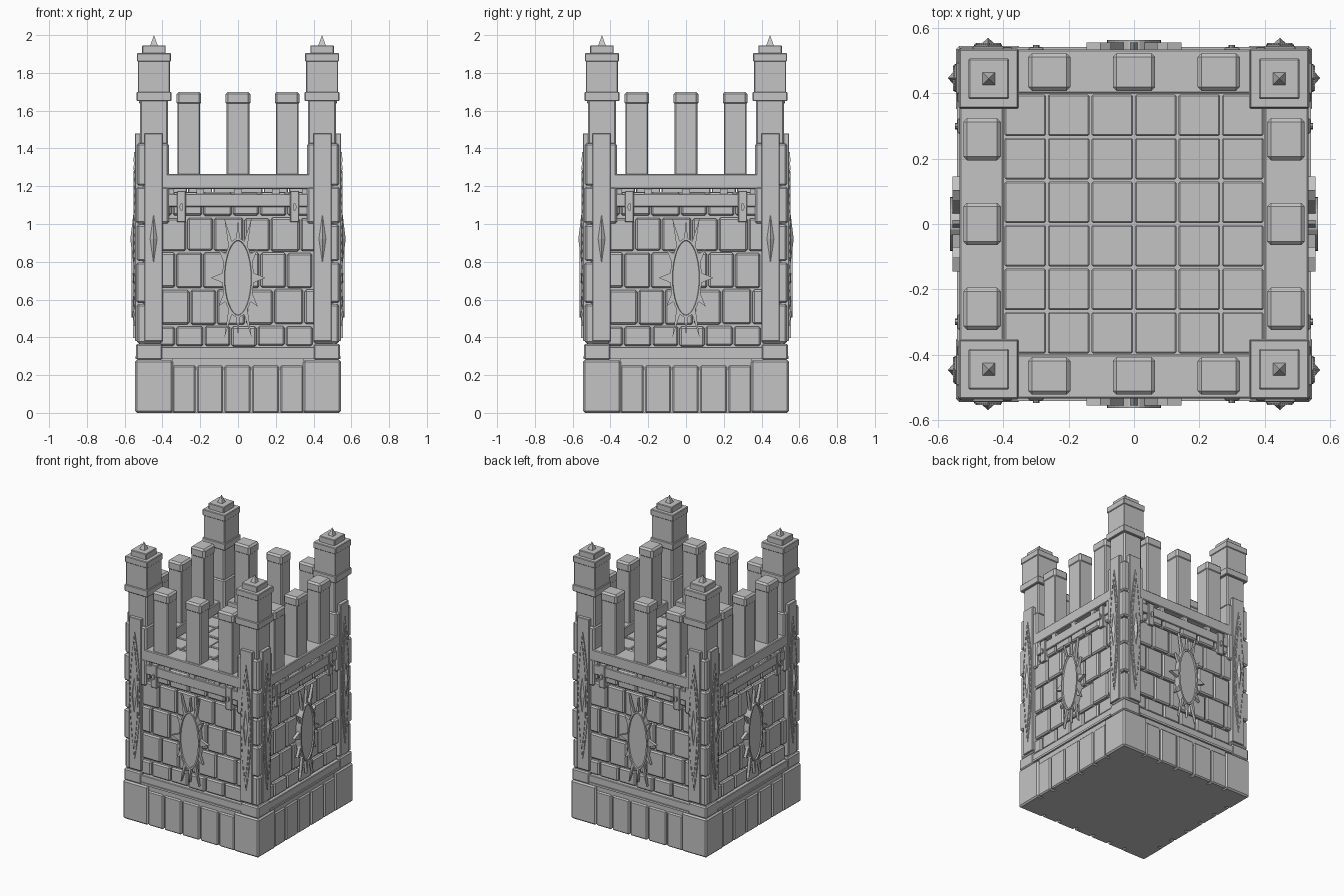
import bpy, bmesh, math, random
from mathutils import Matrix, Vector

random.seed(4)
cube = bpy.data.objects.get("Cube")
if cube:
    bpy.data.objects.remove(cube, do_unlink=True)

stone = bpy.data.materials.new("grey_stone")
stone.use_nodes = True
stone.diffuse_color = (0.55, 0.55, 0.55, 1)
stone.node_tree.nodes["Principled BSDF"].inputs["Base Color"].default_value = (0.55, 0.55, 0.55, 1)


def box(bm, x, d, z, bevel=0.0):
    """Box from (min, max) pairs; d is the distance out from the centre towards the front."""
    size = (x[1] - x[0], d[1] - d[0], z[1] - z[0])
    mid = ((x[0] + x[1]) / 2, -(d[0] + d[1]) / 2, (z[0] + z[1]) / 2)
    m = Matrix.Translation(mid) @ Matrix.Diagonal((*size, 1))
    verts = bmesh.ops.create_cube(bm, size=1, matrix=m)["verts"]
    if bevel:
        edges = list({e for v in verts for e in v.link_edges})
        bmesh.ops.bevel(bm, geom=edges, offset=bevel, segments=1, affect='EDGES')


def prism(bm, outline, d0, d1):
    """Flat outline in x and z, pushed outwards from d0 to d1; returns the front face."""
    back = [bm.verts.new((x, -d0, z)) for x, z in outline]
    front = [bm.verts.new((x, -d1, z)) for x, z in outline]
    n = len(outline)
    faces = [bm.faces.new((back[i], back[(i + 1) % n], front[(i + 1) % n], front[i])) for i in range(n)]
    faces += [bm.faces.new(front), bm.faces.new(back[::-1])]
    bmesh.ops.recalc_face_normals(bm, faces=faces)
    return faces[n]


def pyramid(bm, base, tip):
    vs = [bm.verts.new(p) for p in base]
    top = bm.verts.new(tip)
    faces = [bm.faces.new((vs[i], vs[(i + 1) % len(vs)], top)) for i in range(len(vs))]
    faces.append(bm.faces.new(vs[::-1]))
    bmesh.ops.recalc_face_normals(bm, faces=faces)


def finish(name, bm, turns=4):
    """Make the part, and turned copies of it for the other sides."""
    mesh = bpy.data.meshes.new(name)
    bm.to_mesh(mesh)
    bm.free()
    mesh.materials.append(stone)
    sides = ("front", "left", "back", "right")
    for i in range(turns):
        ob = bpy.data.objects.new(f"{name}_{sides[i]}" if turns > 1 else name, mesh)
        ob.rotation_euler.z = i * math.pi / 2
        bpy.context.collection.objects.link(ob)


# Inner core behind the stonework
bm = bmesh.new()
box(bm, (-0.5, 0.5), (-0.5, 0.5), (0, 1.17))
finish("core", bm, 1)

# Floor tiles of the roof deck
bm = bmesh.new()
step = 0.8 / 6
for i in range(6):
    for j in range(6):
        x, y = -0.4 + i * step, -0.4 + j * step
        top = 1.2 + random.uniform(-0.004, 0.004)
        box(bm, (x + 0.003, x + step - 0.003), (y + 0.003, y + step - 0.003), (1.1, top), 0.005)
finish("deck_tiles", bm, 1)

# Foundation blocks
bm = bmesh.new()
cuts = (-0.35, -0.22, -0.075, 0.07, 0.22, 0.35)
for a, b in zip(cuts, cuts[1:]):
    box(bm, (a + 0.004, b - 0.004), (0.4, 0.54), (0, 0.25), 0.008)
finish("base_blocks", bm)

# Corner foundation stones, two courses
bm = bmesh.new()
box(bm, (-0.545, -0.345), (0.345, 0.545), (0, 0.28), 0.01)
box(bm, (-0.54, -0.4), (0.4, 0.54), (0.28, 0.365), 0.008)
finish("base_corner", bm)

# Plinth mouldings above the foundation
bm = bmesh.new()
box(bm, (-0.35, 0.35), (0.45, 0.53), (0.23, 0.29))
box(bm, (-0.42, 0.42), (0.45, 0.535), (0.285, 0.35), 0.004)
box(bm, (-0.4, 0.4), (0.45, 0.542), (0.285, 0.3))
finish("plinth", bm)

# Brick courses of the wall
bm = bmesh.new()
for row, (z0, z1) in enumerate(((0.35, 0.46), (0.465, 0.655), (0.66, 0.85), (0.855, 1.035), (1.04, 1.17))):
    x = -0.41 if row % 2 else -0.49
    while x < 0.4:
        end = x + 0.15 + random.uniform(-0.012, 0.012)
        a, b = max(x, -0.42), min(end, 0.42)
        if b - a > 0.03:
            out = 0.524 + random.uniform(-0.004, 0.004)
            low, high = random.uniform(0, 0.006), random.uniform(0, 0.006)
            box(bm, (a + 0.004, b - 0.004), (0.46, out), (z0 + low, z1 - high), 0.009)
        x = end
finish("wall_bricks", bm)

# Parapet rail, band and hanging brackets
bm = bmesh.new()
box(bm, (-0.42, 0.42), (0.4, 0.535), (1.185, 1.265), 0.005)
box(bm, (-0.4, 0.4), (0.45, 0.533), (1.09, 1.16), 0.004)
for x in (-0.36, -0.2, 0, 0.2, 0.36):
    box(bm, (x - 0.02, x + 0.02), (0.45, 0.53), (1.155, 1.19))
for x in (-0.3, 0.3):
    box(bm, (x - 0.024, x + 0.024), (0.45, 0.54), (1.01, 1.175), 0.004)
    stud = [(x + 0.01 * math.cos(k * math.tau / 8), 1.09 + 0.022 * math.sin(k * math.tau / 8)) for k in range(8)]
    prism(bm, stud, 0.535, 0.549)
finish("parapet_rail", bm)

# Merlon posts
bm = bmesh.new()
for x in (-0.26, 0, 0.26):
    box(bm, (x - 0.06, x + 0.06), (0.412, 0.518), (1.25, 1.65), 0.006)
    box(bm, (x - 0.065, x + 0.065), (0.408, 0.523), (1.63, 1.7), 0.012)
finish("merlons", bm)

# Corner columns of stacked stones
bm = bmesh.new()
heights = (0.365, 0.58, 0.8, 1.0, 1.2, 1.43)
for i, (a, b) in enumerate(zip(heights, heights[1:])):
    inner = 0.4 if b < 1.1 else 0.365
    out = 0.54 if i % 2 else 0.535
    box(bm, (-out, -inner), (inner, out), (a + 0.003, b - 0.003), 0.01)
box(bm, (-0.52, -0.37), (0.37, 0.52), (1.42, 1.66), 0.008)
finish("corner_column", bm)

# Turret head, cap and spike
bm = bmesh.new()
c = 0.445
for half, z in ((0.085, (1.66, 1.9)), (0.092, (1.65, 1.7)), (0.09, (1.86, 1.905)), (0.062, (1.9, 1.946))):
    box(bm, (-c - half, -c + half), (c - half, c + half), z, 0.004)
r = 0.02
pyramid(bm, [(-c - r, -c - r, 1.945), (-c + r, -c - r, 1.945), (-c + r, -c + r, 1.945), (-c - r, -c + r, 1.945)],
        (-c, -c, 2))
finish("turret_head", bm)


# Corner panels with pointed oval ornament and raised diamond
def lens(cx, half_w, half_h, n=12):
    ts = [-1 + 2 * k / n for k in range(n + 1)]
    right = [(cx + half_w * (1 - t * t), 0.92 + half_h * t) for t in ts]
    left = [(2 * cx - x, z) for x, z in right[-2:0:-1]]
    return right + left


bm = bmesh.new()
for cx in (-0.447, 0.447):
    box(bm, (cx - 0.048, cx + 0.048), (0.5, 0.545), (0.38, 1.48), 0.003)
    prism(bm, lens(cx, 0.043, 0.46), 0.54, 0.55)
    prism(bm, lens(cx, 0.028, 0.36), 0.545, 0.554)
    for x, z in lens(cx, 0.036, 0.42, 20):
        box(bm, (x - 0.003, x + 0.003), (0.545, 0.554), (z - 0.011, z + 0.011))
    pyramid(bm, [(cx - 0.02, -0.553, 0.92), (cx, -0.553, 0.785), (cx + 0.02, -0.553, 0.92), (cx, -0.553, 1.06)],
            (cx, -0.57, 0.92))
finish("corner_panels", bm)

# Sun medallion: oval shield with recessed face and pointed rays
bm = bmesh.new()


def oval(angle, scale=1.0):
    return (0.083 * scale * math.cos(angle), 0.715 + 0.21 * scale * math.sin(angle))


face = prism(bm, [oval(k * math.tau / 32) for k in range(32)], 0.5, 0.563)
bm.normal_update()
bmesh.ops.inset_region(bm, faces=[face], thickness=0.011, depth=0)
bmesh.ops.inset_region(bm, faces=[face], thickness=0.003, depth=-0.008)
for k in range(12):
    a = k * math.tau / 12
    tip = oval(a, 1.45 if k % 2 else 1.75)
    prism(bm, [oval(a - 0.14, 0.95), tip, oval(a + 0.14, 0.95)], 0.535, 0.556)
finish("sun_medallion", bm)
